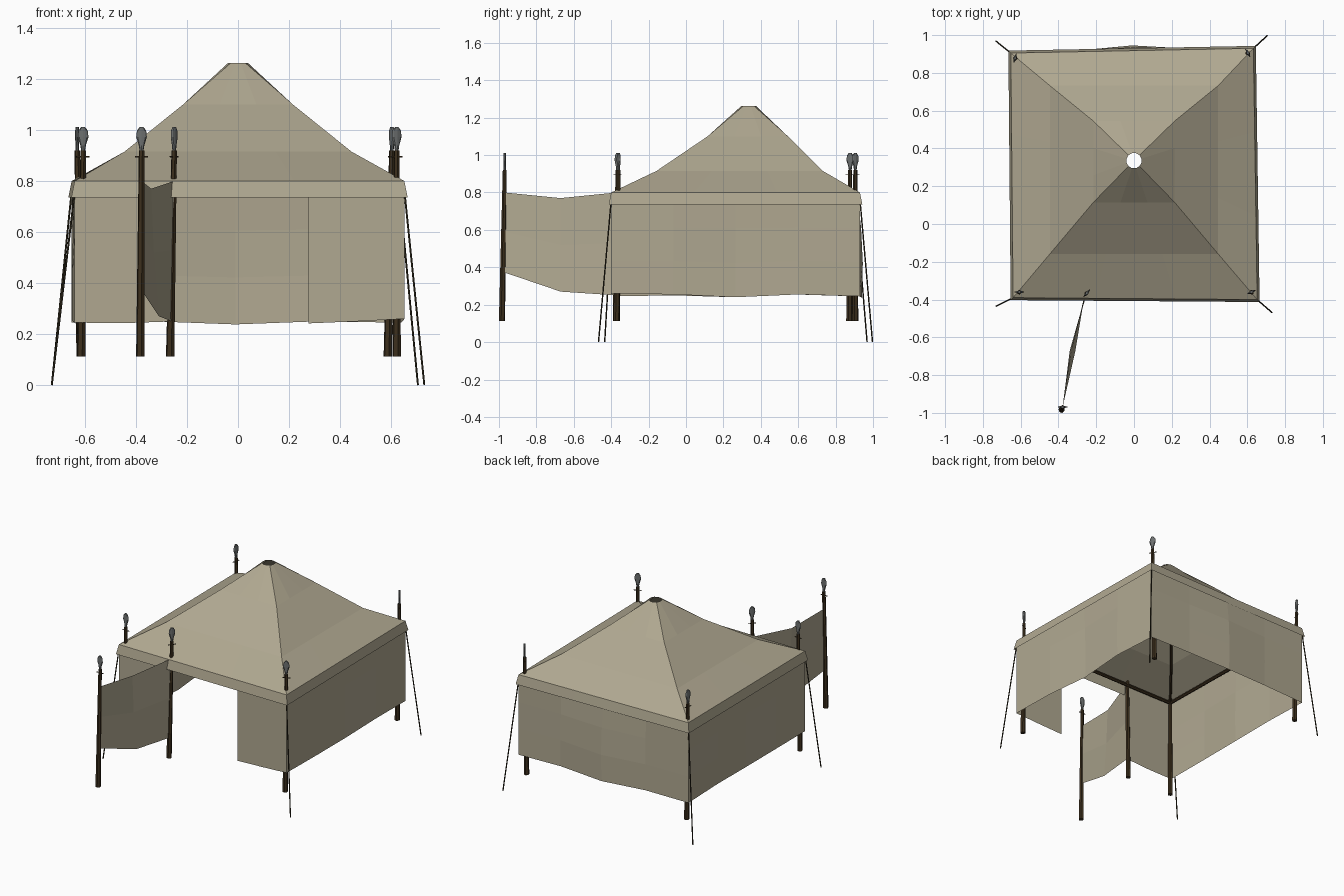
import bpy, bmesh, math
from mathutils import Vector as V

if "Cube" in bpy.data.objects:
    bpy.data.objects.remove(bpy.data.objects["Cube"])


def material(name, rgb):
    m = bpy.data.materials.new(name)
    m.diffuse_color = (*rgb, 1)
    m.use_nodes = True
    m.node_tree.nodes["Principled BSDF"].inputs["Base Color"].default_value = m.diffuse_color
    return m


CANVAS = material("canvas beige", (0.434, 0.392, 0.283))
WOOD = material("dark wood", (0.045, 0.028, 0.012))
ROPE = material("dark rope", (0.035, 0.028, 0.014))
METAL = material("grey metal", (0.15, 0.16, 0.16))


def finish(name, bm, mat):
    me = bpy.data.meshes.new(name)
    bm.to_mesh(me)
    bm.free()
    me.materials.append(mat)
    ob = bpy.data.objects.new(name, me)
    bpy.context.collection.objects.link(ob)
    return ob


def loft(name, rows, mat, closed=False, caps=False):
    """Skin a list of equally long point rows."""
    bm = bmesh.new()
    vs = [[bm.verts.new(p) for p in row] for row in rows]
    n = len(rows[0])
    for a, b in zip(vs, vs[1:]):
        for i in range(n if closed else n - 1):
            j = (i + 1) % n
            bm.faces.new((a[i], a[j], b[j], b[i]))
    if caps:
        bm.faces.new(vs[0][::-1])
        bm.faces.new(vs[-1])
    return finish(name, bm, mat)


def tube(name, pts, radii, mat, sides=6):
    """Round bar through the points, one radius for each point."""
    pts = [V(p) for p in pts]
    d = (pts[-1] - pts[0]).normalized()
    u = d.orthogonal().normalized()
    w = d.cross(u)
    ang = [2 * math.pi * i / sides for i in range(sides)]
    rows = [[p + (u * math.cos(a) + w * math.sin(a)) * r for a in ang]
            for p, r in zip(pts, radii)]
    return loft(name, rows, mat, True, True)


# Eave corners, counter-clockwise from the front left
CORNERS = [V((-0.64, -0.39, 0.8)), V((0.652, -0.40, 0.8)),
           V((0.632, 0.93, 0.8)), V((-0.652, 0.905, 0.8))]
NAMES = ["front_left", "front_right", "back_right", "back_left"]
SIGNS = [(-1, -1), (1, -1), (1, 1), (-1, 1)]
APEX_Y = 0.335


def square(corners, seg=3):
    return [corners[k].lerp(corners[(k + 1) % 4], i / seg)
            for k in range(4) for i in range(seg)]


def roof_ring(half, cy, z):
    return [V((sx * half, cy + sy * half, z)) for sx, sy in SIGNS]


# Concave pyramid roof ending in a round smoke hole, with a flared valance
valance = [c + V((sx * 0.013, sy * 0.013, -0.065)) for c, (sx, sy) in zip(CORNERS, SIGNS)]
mid1 = roof_ring(0.445, 0.287, 0.915)
mid2 = roof_ring(0.215, 0.33, 1.10)
hole = [V((0.041 * math.cos(a), APEX_Y + 0.041 * math.sin(a), 1.262))
        for a in [math.radians(225 + 30 * i) for i in range(12)]]
loft("roof", [square(CORNERS), square(mid1), square(mid2), hole], CANVAS, True)
loft("valance", [square(valance), square(CORNERS)], CANVAS, True)


def wall(name, a, b, bulge, hem):
    """Hanging cloth from a to b; bulge moves the middle out, hem sets the bottom height."""
    a, b = V((a.x, a.y, 0)), V((b.x, b.y, 0))
    out = (b - a).normalized().cross(V((0, 0, 1)))
    n = len(hem) - 1
    rows = []
    for k in range(4):
        t = k / 3
        rows.append([a.lerp(b, i / n) + out * bulge[i] * math.sin(t * 2.2)
                     + V((0, 0, 0.79 * (1 - t) + hem[i] * t)) for i in range(n + 1)])
    loft(name, rows[::-1], CANVAS)


fl, fr, br, bl = CORNERS
wall("right_wall", fr, br, [0, 0.004, -0.012, 0.006, 0], [0.26, 0.255, 0.24, 0.255, 0.245])
wall("back_wall", br, bl, [0, 0.004, 0.028, 0.004, 0], [0.245, 0.25, 0.238, 0.25, 0.245])
wall("left_wall", bl, fl, [0, 0.004, -0.012, 0.006, 0], [0.245, 0.255, 0.24, 0.25, 0.245])
wall("front_right_wall", fl.lerp(fr, 0.709), fr, [0, 0, 0], [0.242, 0.25, 0.26])
wall("front_left_wall", fl, V((-0.25, -0.38, 0)), [0, 0, 0], [0.245, 0.243, 0.25])

# Open door flap, hung between the door post and the outer post
loft("door_flap", [
    [(-0.26, -0.37, 0.25), (-0.31, -0.67, 0.27), (-0.378, -0.97, 0.372)],
    [(-0.255, -0.37, 0.53), (-0.33, -0.67, 0.52), (-0.378, -0.97, 0.59)],
    [(-0.25, -0.37, 0.80), (-0.34, -0.67, 0.77), (-0.378, -0.97, 0.80)]], CANVAS)

# Posts with crossbar and flattened spear head: foot xy, top xy, head angle
POSTS = {
    "front_left": ((-0.615, -0.37), (-0.607, -0.36), 0),
    "front_right": ((0.622, -0.372), (0.622, -0.36), 25),
    "back_right": ((0.587, 0.905), (0.603, 0.905), 120),
    "back_left": ((-0.617, 0.873), (-0.63, 0.878), 75),
    "door": ((-0.266, -0.375), (-0.25, -0.366), 50),
    "flap": ((-0.383, -0.984), (-0.378, -0.969), 0),
}
HEAD = [(0.915, 0.007), (0.94, 0.011), (0.972, 0.021), (0.998, 0.018), (1.011, 0.008)]
for name, (foot, top, deg) in POSTS.items():
    tube(name + "_post", [(*foot, 0.112), (*top, 0.92)], [0.017, 0.011], WOOD)
    d = V((math.cos(math.radians(deg)), math.sin(math.radians(deg)), 0))
    s = V((-d.y, d.x, 0))
    p = V((*top, 0))
    bar = p + V((0, 0, 0.895))
    tube(name + "_crossbar", [bar - d * 0.025, bar + d * 0.025], [0.003, 0.003], WOOD, 4)
    loft(name + "_spear_head",
         [[p + d * r * math.cos(a) + s * min(r, 0.007) * math.sin(a) + V((0, 0, z))
           for a in [math.pi * i / 4 for i in range(8)]] for z, r in HEAD],
         METAL, True, True)

# Frame under the roof: eave beams and hip rafters
tops = [V((*POSTS[n][1], 0.785)) for n in NAMES]
for k, n in enumerate(NAMES):
    tube(n + "_eave_beam", [tops[k], tops[(k + 1) % 4]], [0.011] * 2, WOOD)
    drop = V((0, 0, -0.02))
    tube(n + "_hip_rafter", [tops[k], mid1[k] + drop, mid2[k] + drop], [0.009] * 3, WOOD)

# Guy ropes from the eave corners to the ground
PEGS = [(-0.73, -0.435), (0.73, -0.468), (0.705, 0.997), (-0.73, 0.968)]
for n, c, peg in zip(NAMES, CORNERS, PEGS):
    tube(n + "_guy_rope", [(c.x, c.y, 0.76), (*peg, 0)], [0.004] * 2, ROPE, 5)
